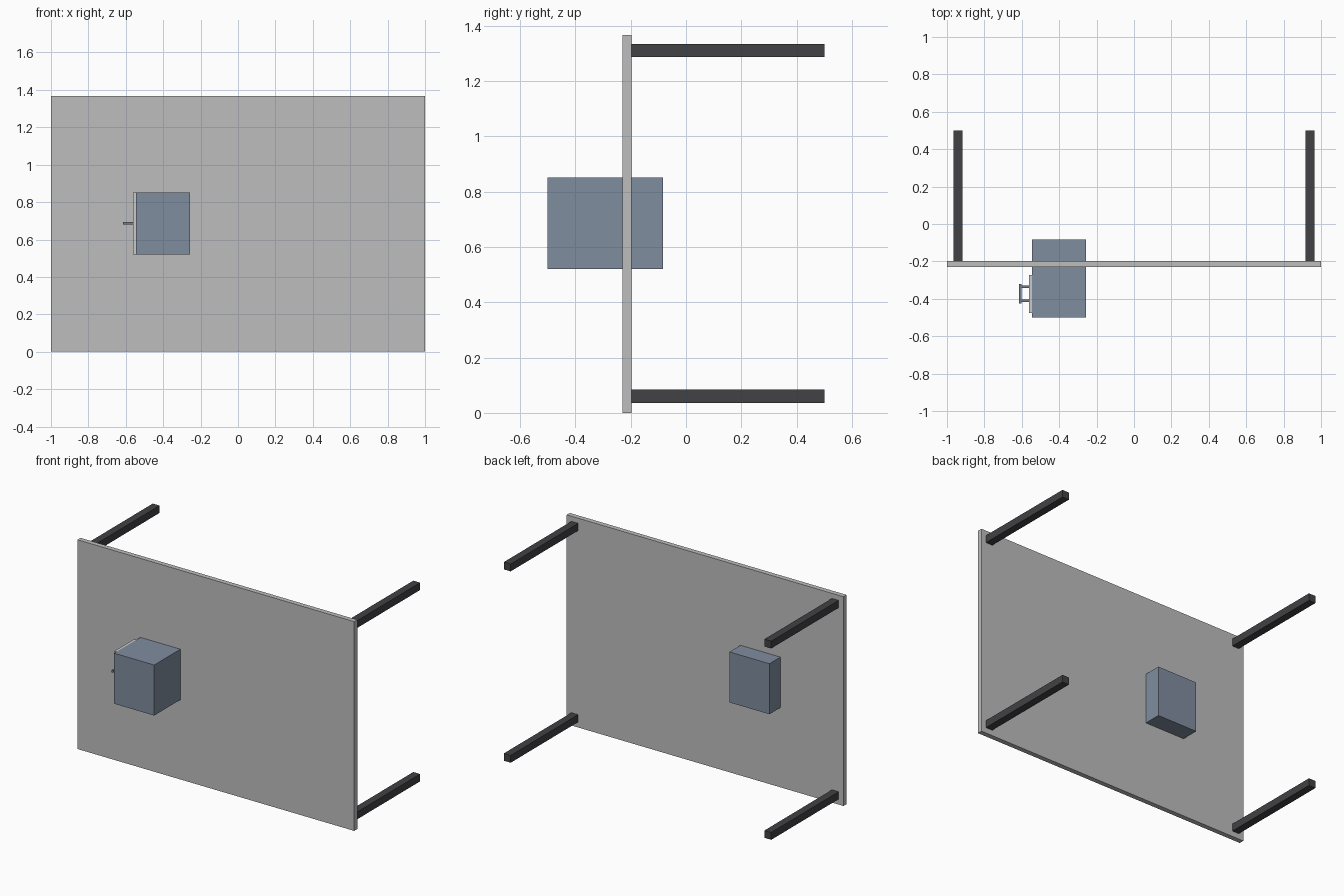
import bpy

cube = bpy.data.objects.get("Cube")
if cube:
    bpy.data.objects.remove(cube, do_unlink=True)


def material(name, rgb):
    mat = bpy.data.materials.new(name)
    mat.use_nodes = True
    colour = (*rgb, 1)
    mat.diffuse_color = colour
    for node in mat.node_tree.nodes:
        if node.type == "BSDF_PRINCIPLED":
            node.inputs["Base Color"].default_value = colour
    return mat


def box(name, x, y, z, mat):
    """Flat-shaded box spanning the given ranges on each axis."""
    bpy.ops.mesh.primitive_cube_add(size=1)
    obj = bpy.context.object
    obj.name = name
    spans = (x, y, z)
    for vert in obj.data.vertices:
        for axis, (low, high) in enumerate(spans):
            vert.co[axis] = high if vert.co[axis] > 0 else low
    obj.data.materials.append(mat)
    return obj


grey = material("light grey", (0.515, 0.515, 0.515))
blue = material("slate blue", (0.216, 0.266, 0.347))
dark = material("charcoal", (0.054, 0.054, 0.06))
pale = material("pale grey", (0.6, 0.6, 0.6))
steel = material("steel grey", (0.17, 0.205, 0.25))

# Table top, standing on its edge
height, back = 1.367, -0.197
box("table_top", (-1, 1), (-0.229, back), (0, height), grey)

# Four legs pointing backwards
for x_name, x in (("right", (-0.966, -0.917)), ("left", (0.917, 0.966))):
    for z_name, z in (("lower", (0.036, 0.084)), ("upper", (1.286, 1.334))):
        box(f"{z_name}_{x_name}_leg", x, (back, 0.5), z, dark)

# Cabinet body passing through the top
cabinet_z = (0.521, 0.851)
box("cabinet", (-0.545, -0.256), (-0.5, -0.083), cabinet_z, blue)

# Drawer front with its bar handle
box("drawer_front", (-0.561, -0.545), (-0.476, -0.272), cabinet_z, pale)
handle_z = (0.679, 0.693)
box("handle_grip", (-0.616, -0.602), (-0.425, -0.321), handle_z, steel)
for name, y in (("front", -0.411), ("back", -0.335)):
    box(f"{name}_handle_post", (-0.602, -0.561), (y - 0.006, y + 0.006), handle_z, steel)
